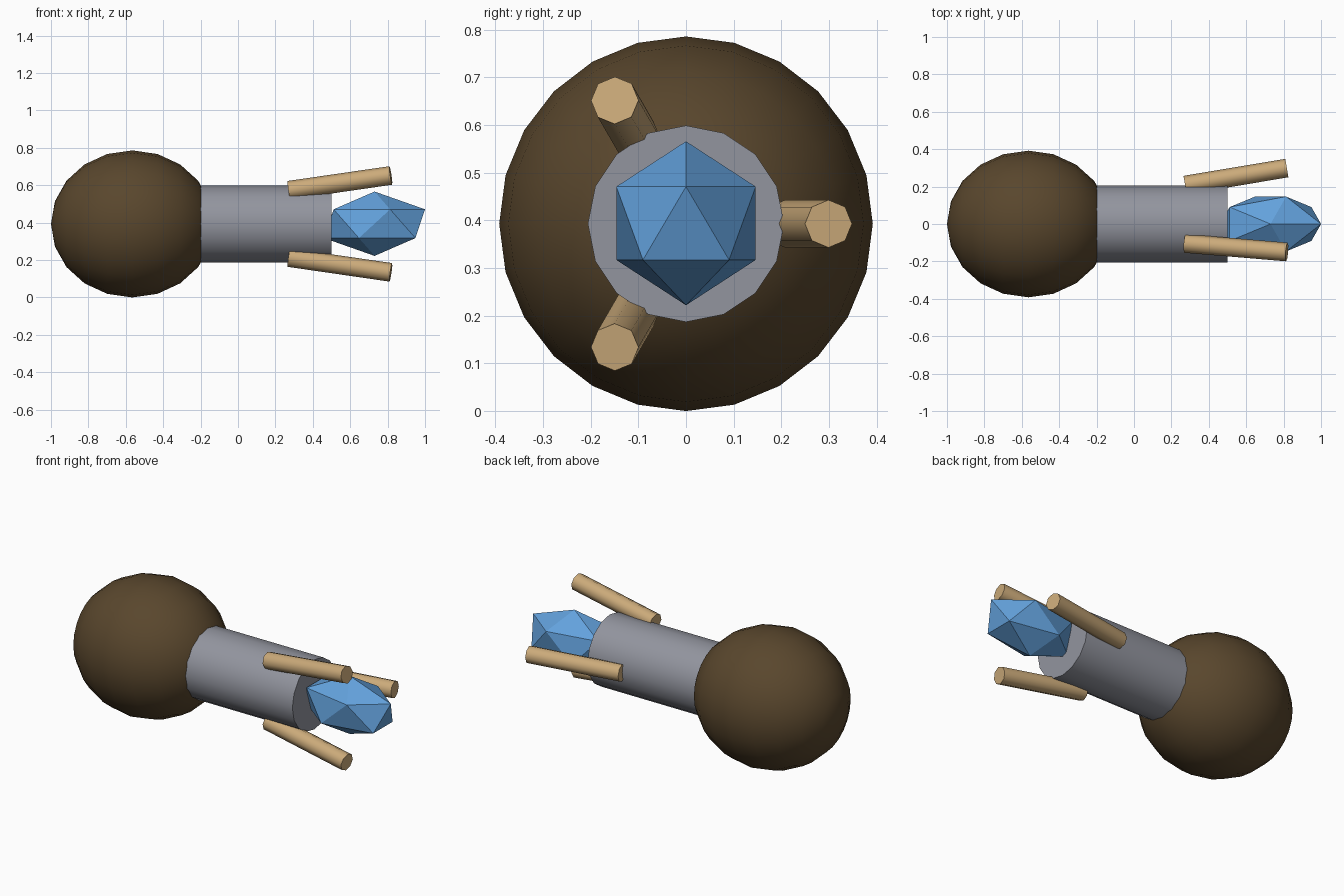
import bpy, bmesh, math
from mathutils import Matrix, Vector

if "Cube" in bpy.data.objects:
    bpy.data.objects.remove(bpy.data.objects["Cube"])

CZ = 0.393  # height of the long axis


def material(name, rgb):
    m = bpy.data.materials.new(name)
    m.diffuse_color = (*rgb, 1)
    m.use_nodes = True
    m.node_tree.nodes["Principled BSDF"].inputs["Base Color"].default_value = m.diffuse_color
    return m


brown = material("dark brown", (0.1, 0.062, 0.026))
grey = material("grey", (0.29, 0.30, 0.345))
tan = material("tan", (0.60, 0.405, 0.195))
blue = material("blue", (0.125, 0.36, 0.72))


def finish(name, bm, mat, smooth=True):
    me = bpy.data.meshes.new(name)
    bm.to_mesh(me)
    bm.free()
    me.materials.append(mat)
    if smooth:
        for p in me.polygons:
            p.use_smooth = True
        me.set_sharp_from_angle(angle=math.radians(50))
    ob = bpy.data.objects.new(name, me)
    bpy.context.collection.objects.link(ob)
    return ob


TO_X = Matrix.Rotation(math.pi / 2, 4, 'Y')  # local z becomes x


def rod(name, a, b, r, sides, mat):
    """Closed cylinder from a to b."""
    a, b = Vector(a), Vector(b)
    d = b - a
    turn = Vector((1, 0, 0)).rotation_difference(d).to_matrix().to_4x4()
    bm = bmesh.new()
    bmesh.ops.create_cone(bm, cap_ends=True, segments=sides, radius1=r, radius2=r,
                          depth=d.length,
                          matrix=Matrix.Translation((a + b) / 2) @ turn @ TO_X)
    return finish(name, bm, mat)


# Rounded end, poles along x
bm = bmesh.new()
bmesh.ops.create_uvsphere(bm, u_segments=24, v_segments=10, radius=1,
                          matrix=Matrix.Translation((-0.565, 0, CZ))
                          @ Matrix.Diagonal((0.435, 0.392, 0.393, 1)) @ TO_X)
finish("round_end", bm, brown)

# Collar
rod("collar", (-0.3, 0, CZ), (0.5, 0, CZ), 0.206, 16, grey)

# Three splayed prongs
for i in range(3):
    t = math.radians(120 * i)
    c, s = math.cos(t), math.sin(t)
    rod(f"prong_{i + 1}", (0.273, 0.208 * c, CZ + 0.208 * s),
        (0.817, 0.299 * c, CZ + 0.299 * s), 0.05, 8, tan)

# Faceted crystal
bm = bmesh.new()
bmesh.ops.create_icosphere(bm, subdivisions=1, radius=1,
                           matrix=Matrix.Translation((0.73, 0, CZ + 0.001))
                           @ Matrix.Diagonal((0.302, 0.172, 0.172, 1)))
finish("crystal", bm, blue, smooth=False)
